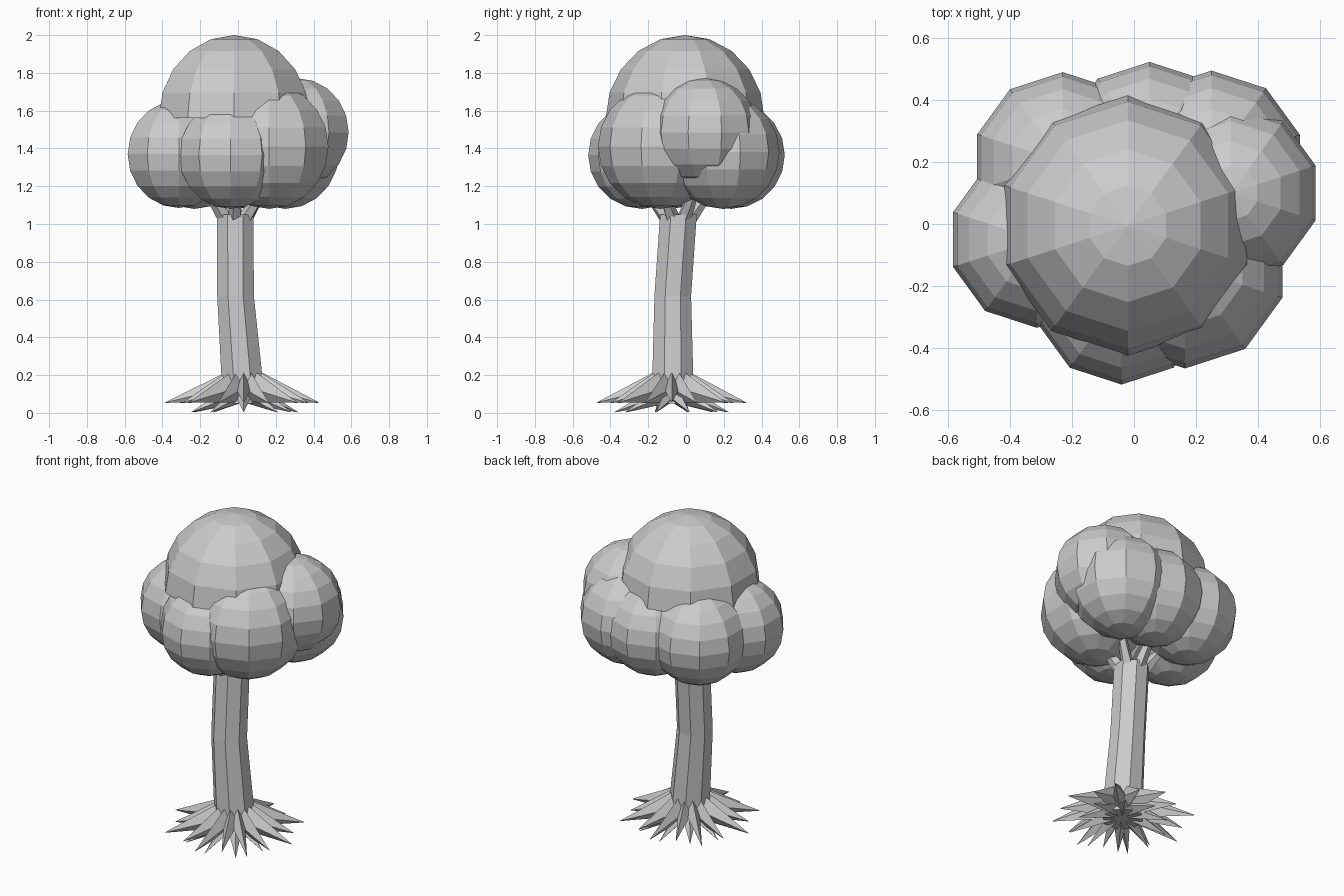
import bpy, bmesh, math, random
from mathutils import Vector

if "Cube" in bpy.data.objects:
    bpy.data.objects.remove(bpy.data.objects["Cube"])

random.seed(4)


def finish(name, bm):
    bmesh.ops.recalc_face_normals(bm, faces=bm.faces)
    me = bpy.data.meshes.new(name)
    bm.to_mesh(me)
    bm.free()
    ob = bpy.data.objects.new(name, me)
    bpy.context.collection.objects.link(ob)
    return ob


def loft(bm, rings):
    """Skin a list of point rings and cap both ends."""
    vs = [[bm.verts.new(p) for p in r] for r in rings]
    n = len(vs[0])
    for a, b in zip(vs, vs[1:]):
        for i in range(n):
            j = (i + 1) % n
            bm.faces.new((a[i], a[j], b[j], b[i]))
    bm.faces.new(vs[0][::-1])
    bm.faces.new(vs[-1])


def limb(bm, start, end, tall, wide, tip, sides=4):
    """Tapered limb with a diamond or polygon section."""
    a, b = Vector(start), Vector(end)
    d = (b - a).normalized()
    side = d.cross(Vector((0, 0, 1))).normalized()
    up = side.cross(d)
    rings = []
    for c, k in ((a, 1), (b, tip)):
        ts = [2 * math.pi * i / sides for i in range(sides)]
        rings.append([c + side * (wide * k * math.cos(t)) + up * (tall * k * math.sin(t)) for t in ts])
    loft(bm, rings)


# Leaf clumps: ten-sided faceted balls around the crown
clumps = {
    "leaf_left": (-0.313, -0.05, 1.37, 0.285),
    "leaf_front": (-0.04, -0.233, 1.365, 0.285),
    "leaf_front_right": (0.165, -0.136, 1.41, 0.33),
    "leaf_right": (0.313, 0.10, 1.485, 0.287),
    "leaf_back_right": (0.25, 0.195, 1.38, 0.30),
    "leaf_back": (0.05, 0.238, 1.365, 0.285),
    "leaf_back_left": (-0.23, 0.20, 1.37, 0.29),
}
for name, (x, y, z, r) in clumps.items():
    bm = bmesh.new()
    bmesh.ops.create_uvsphere(bm, u_segments=10, v_segments=10, radius=r)
    finish(name, bm).location = (x, y, z)

# Crown top: a large dome with a flat underside
bm = bmesh.new()
bmesh.ops.create_uvsphere(bm, u_segments=10, v_segments=10, radius=1)
low = [v for v in bm.verts if v.co.z < -0.01]
bmesh.ops.delete(bm, geom=low, context='VERTS')
bmesh.ops.holes_fill(bm, edges=[e for e in bm.edges if e.is_boundary], sides=0)
dome = finish("leaf_top", bm)
dome.location = (-0.02, -0.005, 1.56)
dome.scale = (0.42, 0.42, 0.44)

# Trunk: bent eight-sided column
bm = bmesh.new()
rings = []
for x, y, z, r in ((0.025, -0.07, 0.05, 0.12), (0.02, -0.07, 0.2, 0.117),
                   (-0.013, -0.07, 0.62, 0.105), (-0.015, -0.04, 1.05, 0.105)):
    ts = [math.pi / 8 + i * math.pi / 4 for i in range(8)]
    rings.append([(x + r * math.cos(t), y + r * math.sin(t), z) for t in ts])
loft(bm, rings)
finish("trunk", bm)

# Branches fanning from the trunk top into the leaf clumps
bm = bmesh.new()
for i in range(6):
    t = math.pi / 6 + i * math.pi / 3
    c, s = math.cos(t), math.sin(t)
    limb(bm, (-0.015 + 0.055 * c, -0.04 + 0.055 * s, 1.02),
         (-0.015 + 0.2 * c, -0.04 + 0.2 * s, 1.22), 0.04, 0.04, 0.5, 5)
finish("branches", bm)

# Roots: a long upper star and a shorter lower star of spikes
bm = bmesh.new()
for i in range(16):
    t = 2 * math.pi * i / 16
    c, s = math.cos(t), math.sin(t)
    r = (0.41 if i % 2 == 0 else 0.36) + random.uniform(-0.02, 0.01)
    limb(bm, (0.03 + 0.08 * c, -0.075 + 0.08 * s, 0.135),
         (0.03 + r * c, -0.075 + r * s, 0.055), 0.08, 0.045, 0.02)
for i in range(10):
    t = 2 * math.pi * (i + 0.5) / 10
    c, s = math.cos(t), math.sin(t)
    r = 0.29 + random.uniform(-0.03, 0.02)
    limb(bm, (0.03 + 0.06 * c, -0.075 + 0.06 * s, 0.095),
         (0.03 + r * c, -0.075 + r * s, 0.004), 0.05, 0.045, 0.02)
finish("roots", bm)
